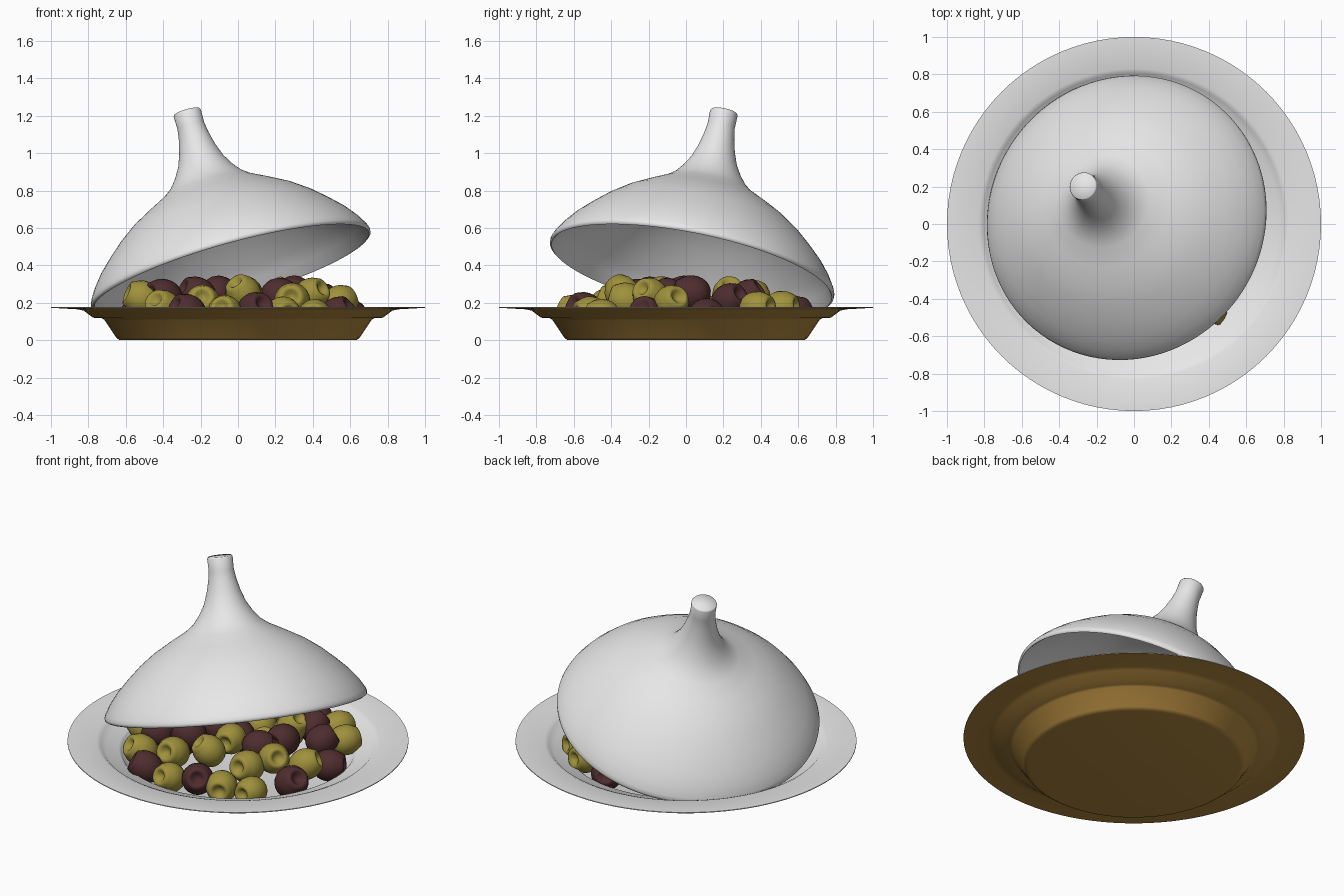
import bpy, math, random
from mathutils import Vector

if "Cube" in bpy.data.objects:
    bpy.data.objects.remove(bpy.data.objects["Cube"])

random.seed(7)


def material(name, rgb):
    m = bpy.data.materials.new(name)
    m.diffuse_color = (*rgb, 1)
    m.use_nodes = True
    m.node_tree.nodes["Principled BSDF"].inputs["Base Color"].default_value = m.diffuse_color
    return m


WHITE = material("white_glaze", (0.80, 0.80, 0.80))
CLAY = material("brown_clay", (0.44, 0.245, 0.05))
GREEN = material("olive_green", (0.35, 0.285, 0.045))
DARK = material("dark_maroon", (0.078, 0.026, 0.028))


def lathe(name, profile, mats, segs=96, split=None, angle=35):
    """Revolve (r, z) points; bands from index 'split' on use the second material."""
    verts, rings, faces, mi = [], [], [], []
    for r, z in profile:
        if r < 1e-5:
            rings.append([len(verts)] * segs)
            verts.append((0, 0, z))
        else:
            rings.append(list(range(len(verts), len(verts) + segs)))
            verts += [(r * math.cos(2 * math.pi * k / segs),
                       r * math.sin(2 * math.pi * k / segs), z) for k in range(segs)]
    for b in range(len(rings) - 1):
        lo, hi = rings[b], rings[b + 1]
        for k in range(segs):
            n = (k + 1) % segs
            faces.append(list(dict.fromkeys((lo[k], lo[n], hi[n], hi[k]))))
            mi.append(1 if split is not None and b >= split else 0)
    me = bpy.data.meshes.new(name)
    me.from_pydata(verts, [], faces)
    for m in mats:
        me.materials.append(m)
    me.polygons.foreach_set("material_index", mi)
    me.shade_smooth()
    me.set_sharp_from_angle(angle=math.radians(angle))
    me.update()
    return me


def place(name, mesh, loc=(0, 0, 0), axis=None, scale=1.0):
    ob = bpy.data.objects.new(name, mesh)
    bpy.context.collection.objects.link(ob)
    ob.location = loc
    ob.scale = (scale,) * 3
    if axis is not None:
        ob.rotation_mode = 'QUATERNION'
        ob.rotation_quaternion = Vector(axis).to_track_quat('Z', 'Y')
    return ob


# Dish: brown outside from the base centre up to the rim, white glaze inside
dish = [(0, 0), (0.62, 0), (0.635, 0.002), (0.65, 0.012), (0.715, 0.11), (0.73, 0.118),
        (0.775, 0.12), (0.825, 0.158), (0.86, 0.165), (1.0, 0.173),
        (1.0, 0.178), (0.83, 0.176), (0.805, 0.165), (0.775, 0.135),
        (0.70, 0.128), (0.685, 0.115), (0.635, 0.04), (0.61, 0.03), (0, 0.03)]
place("dish", lathe("dish", dish, [CLAY, WHITE], split=9, angle=62))

# Conical lid with a chimney handle, tilted so its low edge rests on the ledge
outer = [(0.764, 0.0), (0.773, 0.006), (0.774, 0.02), (0.766, 0.04), (0.736, 0.09),
         (0.685, 0.155), (0.618, 0.222), (0.54, 0.293), (0.45, 0.360), (0.35, 0.418),
         (0.25, 0.472), (0.20, 0.510), (0.16, 0.56), (0.125, 0.62), (0.10, 0.69),
         (0.083, 0.76), (0.074, 0.82), (0.075, 0.893), (0.07, 0.901), (0, 0.903)]
inner = [(0, 0.44), (0.24, 0.435), (0.34, 0.395), (0.44, 0.338), (0.53, 0.268),
         (0.61, 0.192), (0.675, 0.125), (0.725, 0.065), (0.755, 0.01), (0.764, 0.0)]
place("lid", lathe("lid", inner + outer[1:], [WHITE], angle=62),
      (-0.035, 0.03, 0.37), (-0.28, 0.204, 1.0))

# Pitted olives: a barrel-like body whose top end sinks into a hole
R, L = 0.094, 0.1
prof = [(0, -L)] + [(R * math.sin(a) ** 0.85, -L * math.cos(a))
                    for a in [math.pi * t / 12 for t in range(1, 10)]]
prof += [(0.062, 0.085), (0.048, 0.089), (0.036, 0.083), (0.026, 0.068), (0, 0.058)]
meshes = {"g": ("green_olive", lathe("green_olive", prof, [GREEN], 20, angle=60)),
          "d": ("dark_olive", lathe("dark_olive", prof, [DARK], 20, angle=60))}
placed = []


def olive(kind, x, y, z):
    axis = (x + random.uniform(-.5, .5), y + random.uniform(-.5, .5), random.uniform(0, 0.6))
    name, mesh = meshes[kind]
    placed.append(Vector((x, y, z)))
    place(f"{name}_{len(placed):02d}", mesh, (x, y, z), axis, random.uniform(0.95, 1.05))


# Olives that show under the raised side of the lid
greens = [(-.07, -.60, .15), (.24, -.51, .14), (.41, -.45, .13), (.50, .38, .17),
          (.54, -.08, .20), (.39, -.19, .24), (.29, -.32, .21), (.03, -.34, .25),
          (.04, -.13, .25), (-.19, -.39, .20), (-.40, -.42, .17), (-.51, -.22, .22),
          (.225, .23, .24), (.36, .51, .17)]
darks = [(-.27, -.56, .15), (.09, -.54, .16), (.53, -.21, .13), (.58, .11, .13),
         (.44, .23, .21), (.22, -.10, .24), (.30, .03, .25), (-.40, -.26, .23),
         (-.22, -.19, .24), (-.11, -.02, .25), (.31, .33, .23), (.16, .58, .14)]
for p in greens:
    olive("g", *p)
for p in darks:
    olive("d", *p)

# Filler rings where there is still room: radius, count, height
for rad, count, z in [(0.53, 16, 0.14), (0.36, 11, 0.13), (0.17, 5, 0.13),
                      (0.42, 12, 0.22), (0.22, 6, 0.24)]:
    for k in range(count):
        a = 2 * math.pi * k / count + rad * 5
        p = Vector((rad * math.cos(a), rad * math.sin(a), z))
        if all((p - q).length > 0.14 for q in placed):
            olive("gd"[k % 2], *p)
